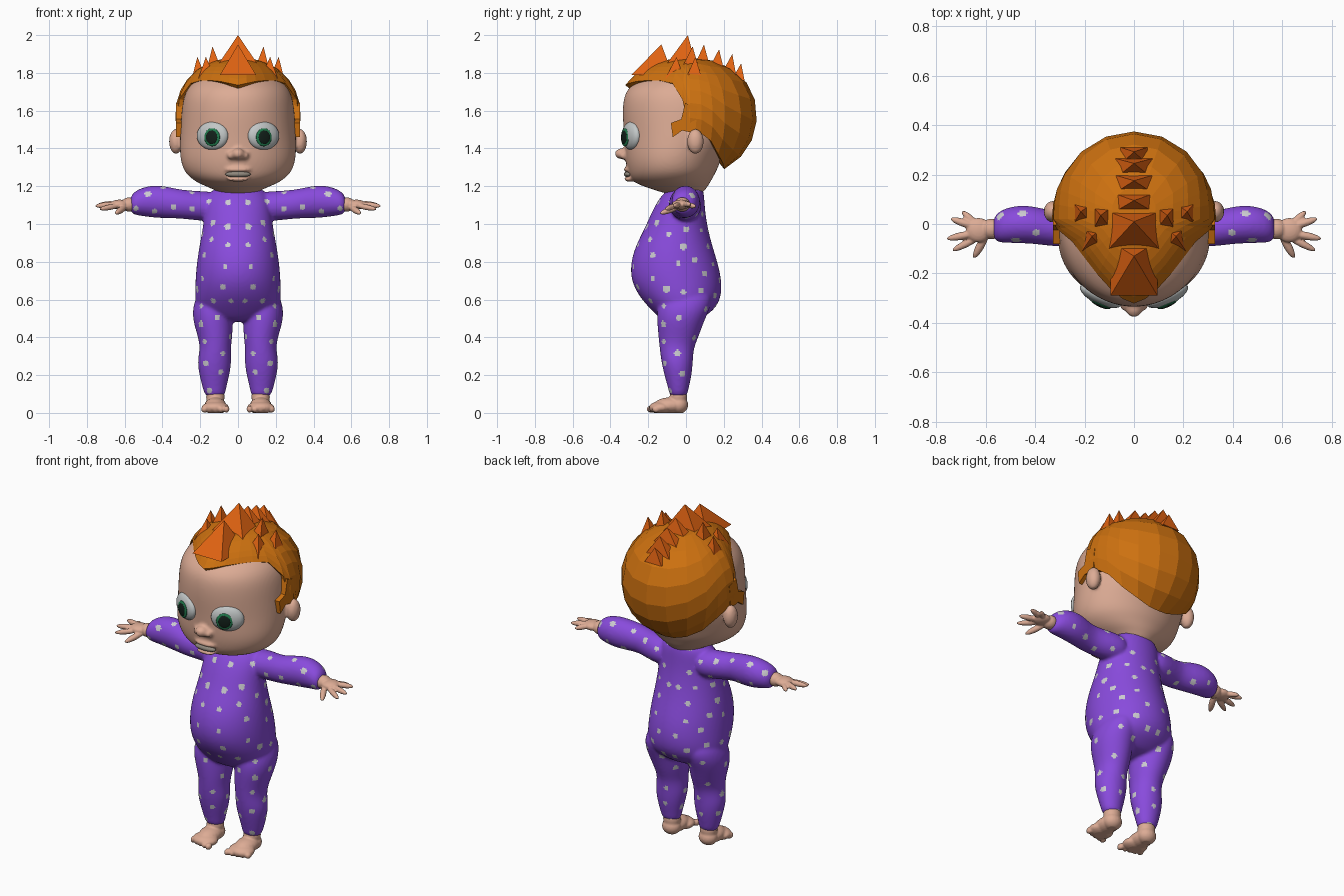
import bpy, bmesh, math, random
from mathutils import Vector, Matrix, kdtree

if "Cube" in bpy.data.objects:
    bpy.data.objects.remove(bpy.data.objects["Cube"])

random.seed(4)


def material(name, rgb):
    m = bpy.data.materials.new(name)
    m.diffuse_color = (*rgb, 1)
    m.use_nodes = True
    m.node_tree.nodes["Principled BSDF"].inputs["Base Color"].default_value = m.diffuse_color
    return m


SKIN = material("skin", (.72, .41, .30))
PURPLE = material("purple cloth", (.25, .07, .72))
DOT = material("dot grey", (.60, .60, .63))
HAIR = material("orange hair", (.61, .165, .005))
TIP = material("red orange hair", (.75, .125, .006))
WHITE = material("eye white", (.54, .57, .57))
GREEN = material("iris green", (.015, .20, .075))
BLACK = material("pupil dark", (.006, .014, .01))
MOUTH = material("mouth grey", (.27, .24, .20))


def loft(bm, rings, axis="z", sx=1, n=24):
    """Closed tube through rings (t, a, b, half_a, half_b) along an axis."""
    loops = []
    for t, a, b, ha, hb in rings:
        loop = []
        for i in range(n):
            w = 2 * math.pi * i / n
            p, q = a + ha * math.cos(w), b + hb * math.sin(w)
            loop.append(bm.verts.new((sx * p, q, t) if axis == "z" else (sx * t, p, q)))
        loops.append(loop)
    for lo, hi in zip(loops, loops[1:]):
        for i in range(n):
            bm.faces.new((lo[i], lo[(i + 1) % n], hi[(i + 1) % n], hi[i]))
    bm.faces.new(loops[0][::-1])
    bm.faces.new(loops[-1])


def blob(bm, centre, radii, rot=None):
    m = Matrix.Translation(centre) @ (rot or Matrix()) @ Matrix.Diagonal((*radii, 1))
    bmesh.ops.create_uvsphere(bm, u_segments=20, v_segments=12, radius=1, matrix=m)


def limb(bm, start, end, r):
    a, b = Vector(start), Vector(end)
    rot = (b - a).to_track_quat('Z', 'Y').to_matrix().to_4x4()
    blob(bm, (a + b) / 2, (r, r, (b - a).length / 2), rot)


def finish(bm, name, mats, smooth=True, normals=True):
    if normals:
        bmesh.ops.recalc_face_normals(bm, faces=bm.faces[:])
    me = bpy.data.meshes.new(name)
    bm.to_mesh(me)
    bm.free()
    for m in mats:
        me.materials.append(m)
    ob = bpy.data.objects.new(name, me)
    bpy.context.collection.objects.link(ob)
    if smooth:
        me.shade_smooth()
    return ob


def fuse(ob, voxel, iterations, subdivide=True):
    """Merge overlapping volumes into one smooth skin."""
    if subdivide:
        ob.modifiers.new("round", 'SUBSURF').levels = 2
    r = ob.modifiers.new("merge", 'REMESH')
    r.mode, r.voxel_size = 'VOXEL', voxel
    s = ob.modifiers.new("relax", 'SMOOTH')
    s.factor, s.iterations = .5, iterations
    bpy.context.view_layer.objects.active = ob
    for m in [m.name for m in ob.modifiers]:
        bpy.ops.object.modifier_apply(modifier=m)
    ob.data.shade_smooth()


def profile(rows):
    """Rows of z, half width, front y, back y."""
    return [(z, 0, (f + b) / 2, w, (b - f) / 2) for z, w, f, b in rows]


# Sleepsuit: torso, legs and sleeves
bm = bmesh.new()
loft(bm, profile([
    (.48, .12, -.11, .05), (.51, .18, -.15, .10), (.55, .222, -.19, .155), (.61, .23, -.245, .188),
    (.69, .228, -.29, .192), (.78, .222, -.298, .175), (.88, .207, -.272, .142),
    (.98, .187, -.218, .116), (1.07, .178, -.18, .102), (1.14, .167, -.14, .098),
    (1.18, .135, -.10, .092), (1.20, .10, -.08, .08)]))
LEG = [(.08, .12, -.04, .05, .045), (.12, .125, -.04, .06, .052), (.20, .125, -.042, .08, .073),
       (.27, .125, -.047, .092, .084), (.34, .12, -.05, .081, .09), (.40, .12, -.04, .091, .106),
       (.50, .135, -.027, .109, .129), (.58, .135, -.005, .102, .146), (.66, .12, .015, .08, .115)]
ARM = [(.08, 0, 1.09, .09, .08), (.20, 0, 1.095, .08, .079), (.30, -.025, 1.105, .07, .076),
       (.38, -.008, 1.115, .075, .085), (.45, 0, 1.12, .078, .087), (.52, -.005, 1.117, .072, .073),
       (.575, -.02, 1.103, .053, .052)]
for sx in (1, -1):
    loft(bm, LEG, "z", sx)
    loft(bm, ARM, "x", sx)
suit = finish(bm, "sleepsuit", [PURPLE, DOT])
fuse(suit, .009, 6)

# Polka dots: evenly scattered, mirrored patches of faces
polys = suit.data.polygons
tree = kdtree.KDTree(len(polys))
for p in polys:
    tree.insert(p.center, p.index)
tree.balance()
spots = []
for i in random.sample(range(len(polys)), len(polys)):
    c = polys[i].center.copy()
    if c.x > .03 and all((c - s).length > .092 for s in spots):
        spots.append(c)
for s in spots:
    r = random.uniform(.013, .019)
    for sx in (1, -1):
        for _, i, _ in tree.find_range((sx * s.x, s.y, s.z), r):
            polys[i].material_index = 1

# Head with ears, nose and lips
bm = bmesh.new()
loft(bm, profile([
    (1.15, .08, -.08, .08), (1.185, .13, -.18, .105), (1.21, .20, -.26, .125), (1.24, .25, -.297, .14),
    (1.28, .290, -.312, .165), (1.35, .311, -.326, .19), (1.45, .311, -.328, .25),
    (1.55, .305, -.338, .28), (1.65, .297, -.338, .28), (1.72, .272, -.315, .26),
    (1.78, .215, -.225, .22), (1.83, .12, -.10, .12)]))
blob(bm, (0, -.335, 1.372), (.036, .043, .030))
blob(bm, (0, -.305, 1.288), (.07, .028, .013))
blob(bm, (0, -.300, 1.238), (.06, .028, .014))
for sx in (1, -1):
    blob(bm, (sx * .034, -.328, 1.362), (.024, .025, .02))
    blob(bm, (sx * .328, .05, 1.437), (.038, .045, .067))
head = finish(bm, "head", [SKIN])
fuse(head, .0095, 3)

bm = bmesh.new()
blob(bm, (0, -.306, 1.263), (.068, .023, .017))
finish(bm, "mouth", [MOUTH])

# Eyes: white, iris and pupil facing slightly outwards
for part, mat, shift, depth, radii in (
        ("eye_white", WHITE, 0, 0, (.091, .036, .075)),
        ("iris", GREEN, -.012, .031, (.046, .009, .048)),
        ("pupil", BLACK, -.012, .036, (.034, .007, .036))):
    bm = bmesh.new()
    for sx in (1, -1):
        rot = Matrix.Rotation(sx * math.radians(25), 4, 'Z')
        off = rot @ Vector((sx * shift, -depth, -.008 if depth else 0))
        blob(bm, Vector((sx * .135, -.290, 1.467)) + off, radii, rot)
    finish(bm, part + "s", [mat])

# Hands
bm = bmesh.new()
FINGERS = [((.63, -.01, 1.105), (.695, .052, 1.092), .015), ((.63, -.015, 1.108), (.742, .022, 1.102), .016),
           ((.63, -.035, 1.105), (.757, -.060, 1.095), .016), ((.62, -.05, 1.10), (.735, -.108, 1.078), .015),
           ((.59, -.03, 1.095), (.648, -.138, 1.055), .017)]
for sx in (1, -1):
    blob(bm, (sx * .575, -.02, 1.103), (.045, .042, .038))
    blob(bm, (sx * .628, -.025, 1.103), (.052, .050, .026))
    for a, b, r in FINGERS:
        limb(bm, (sx * a[0], *a[1:]), (sx * b[0], *b[1:]), r)
fuse(finish(bm, "hands", [SKIN]), .005, 2, False)

# Feet with toes, flattened underneath
bm = bmesh.new()
for sx in (1, -1):
    blob(bm, (sx * .12, -.04, .085), (.049, .046, .06))
    blob(bm, (sx * .12, -.038, .042), (.054, .05, .047))
    blob(bm, (sx * .12, -.085, .04), (.058, .085, .042))
    blob(bm, (sx * .12, -.135, .028), (.073, .062, .033))
    for i in range(5):
        blob(bm, (sx * (.062 + .029 * i), -.186 + .007 * i, .02), (.017, .022, .019))
feet = finish(bm, "feet", [SKIN])
fuse(feet, .006, 2, False)
for v in feet.data.vertices:
    v.co.z = max(v.co.z, 0)

# Hair cap: faceted dome ending at a hairline given as angle from front, height
LINE = [(0, 1.735), (15, 1.745), (30, 1.755), (45, 1.76), (60, 1.76), (74, 1.745), (84, 1.66), (90, 1.49),
        (100, 1.48), (110, 1.44), (122, 1.37), (140, 1.32), (160, 1.295), (180, 1.29)]
CZ, RZ, E, ROWS = 1.57, .31, .92, 8


def dome(phi, theta):
    s, c = max(math.sin(theta), 0) ** E, math.cos(theta)
    z = CZ + (RZ * c ** E if c > 0 else .32 * c)
    y = .02 - (.39 if math.cos(phi) > 0 else .355) * s * math.cos(phi)
    x = .332 * s * math.sin(phi)
    if y < 0:  # the fringe narrows to a peak
        x *= 1 + 1.2 * y
    return x, y, z


bm = bmesh.new()
crown = bm.verts.new(dome(0, 0))
columns = []
for deg, z in LINE + [(-d, z) for d, z in LINE[-2:0:-1]]:
    k = (z - CZ) / RZ
    low = math.acos(k ** (1 / E) if k > 0 else (z - CZ) / .32)
    columns.append([bm.verts.new(dome(math.radians(deg), low * j / ROWS)) for j in range(1, ROWS + 1)])
for a, b in zip(columns, columns[1:] + columns[:1]):
    bm.faces.new((crown, a[0], b[0]))
    for j in range(ROWS - 1):
        bm.faces.new((a[j], a[j + 1], b[j + 1], b[j]))
bm.normal_update()
core = Vector((0, .02, 1.55))
if sum(f.normal.dot(f.calc_center_median() - core) for f in bm.faces) < 0:
    bmesh.ops.reverse_faces(bm, faces=bm.faces[:])
cap = finish(bm, "hair_cap", [HAIR], smooth=False, normals=False)
thick = cap.modifiers.new("thickness", 'SOLIDIFY')
thick.thickness, thick.offset = .035, -1

# Sideburns in front of the ears
bm = bmesh.new()
BURN = [(-.08, 1.535), (-.025, 1.555), (-.005, 1.64), (.06, 1.62), (.05, 1.48), (-.02, 1.495), (-.07, 1.46)]
for sx in (1, -1):
    inner = [bm.verts.new((sx * .285, y, z)) for y, z in BURN]
    outer = [bm.verts.new((sx * .328, y, z)) for y, z in BURN]
    bm.faces.new(inner)
    bm.faces.new(outer)
    for i in range(len(BURN)):
        j = (i + 1) % len(BURN)
        bm.faces.new((inner[i], inner[j], outer[j], outer[i]))
finish(bm, "sideburns", [HAIR], smooth=False)

# Hair spikes: base centre, half sizes, tip
SPIKES = [((0, -.03, 1.83), (.115, .085), (0, .01, 2.0)), ((0, -.18, 1.79), (.095, .11), (0, -.13, 1.95)),
          ((0, .085, 1.84), (.085, .04), (0, .095, 1.95)), ((0, .16, 1.82), (.085, .04), (0, .175, 1.925)),
          ((0, .225, 1.79), (.075, .04), (0, .245, 1.90)), ((0, .275, 1.76), (.055, .035), (0, .292, 1.85))]
for sx in (1, -1):
    SPIKES += [((sx * .125, .02, 1.80), (.045, .055), (sx * .135, .035, 1.94)),
               ((sx * .205, .04, 1.75), (.045, .05), (sx * .215, .05, 1.885)),
               ((sx * .165, -.06, 1.77), (.045, .05), (sx * .17, -.05, 1.885))]
bm = bmesh.new()
for (x, y, z), (hx, hy), tip in SPIKES:
    base = [bm.verts.new((x + i * hx, y + j * hy, z)) for i, j in ((-1, -1), (1, -1), (1, 1), (-1, 1))]
    top = bm.verts.new(tip)
    bm.faces.new(base[::-1])
    for i in range(4):
        bm.faces.new((base[i], base[(i + 1) % 4], top))
finish(bm, "hair_spikes", [TIP], smooth=False)
